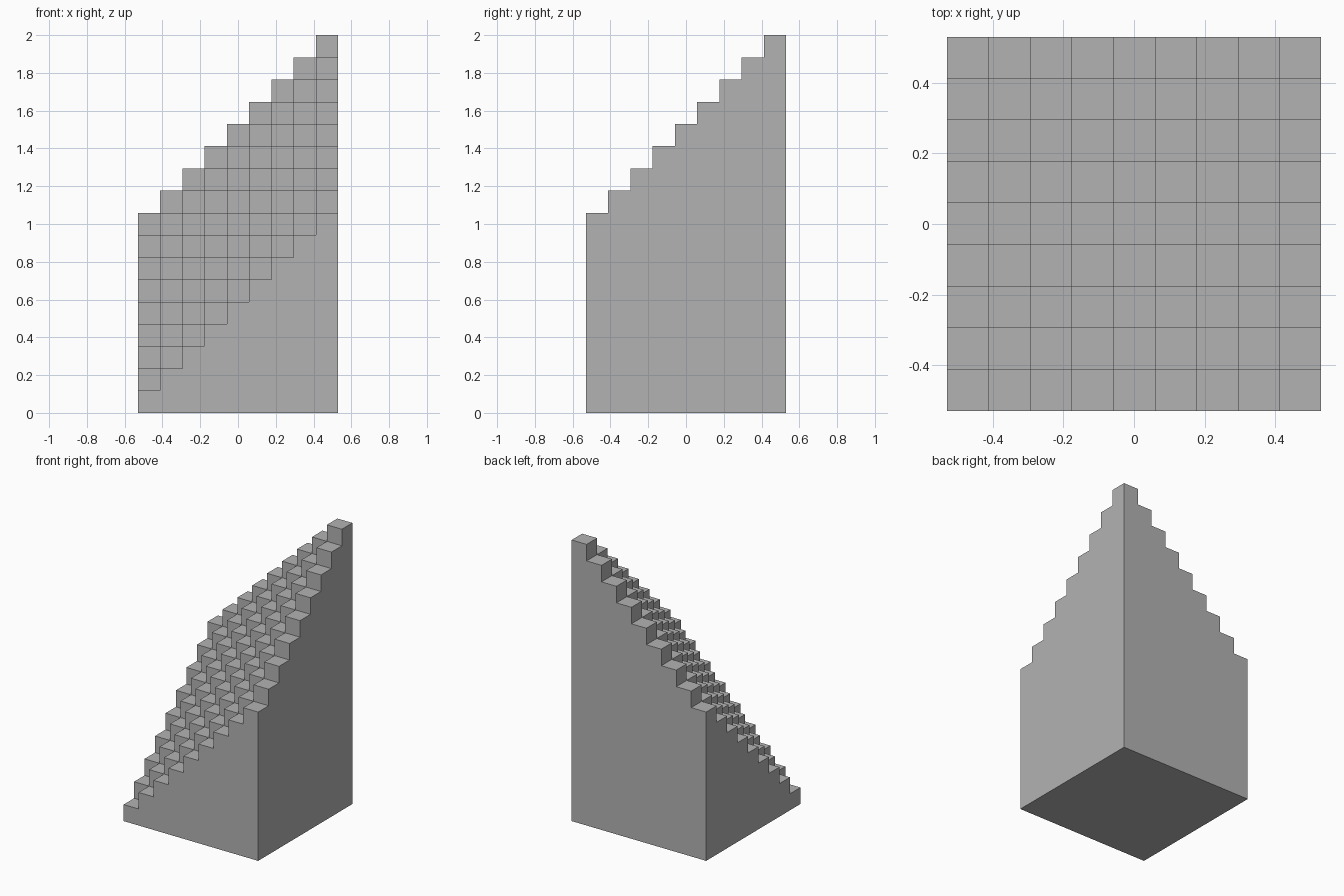
import bpy
import bmesh

cube = bpy.data.objects.get("Cube")
if cube:
    bpy.data.objects.remove(cube, do_unlink=True)

N = 9                    # columns per side
UNIT = 2 / (2 * N - 1)   # edge of one step cube
HALF = N / 2

grey = bpy.data.materials.new("stone grey")
grey.use_nodes = True
colour = (0.45, 0.45, 0.45, 1)
grey.diffuse_color = colour
grey.node_tree.nodes["Principled BSDF"].inputs["Base Color"].default_value = colour

bm = bmesh.new()


def face(points):
    """Add a face from grid coordinates."""
    bm.faces.new([bm.verts.new(((x - HALF) * UNIT, (y - HALF) * UNIT, z * UNIT))
                  for x, y, z in points])


def stair_profile(base):
    """Outline of a stepped wall whose lowest step has the given height."""
    outline = [(N, 0), (0, 0)]
    for k in range(N):
        outline += [(k, base + k), (k + 1, base + k)]
    return outline


# Treads and risers, climbing towards the back left corner
for i in range(N):
    for j in range(N):
        h = i + j + 1
        face([(i, j, h), (i + 1, j, h), (i + 1, j + 1, h), (i, j + 1, h)])
        if i:
            face([(i, j, h), (i, j + 1, h), (i, j + 1, h - 1), (i, j, h - 1)])
        if j:
            face([(i, j, h), (i, j, h - 1), (i + 1, j, h - 1), (i + 1, j, h)])

# Four stepped outer walls and the base
for side, base in ((0, 1), (N, N)):
    face([(t, side, z) for t, z in stair_profile(base)])
    face([(side, t, z) for t, z in stair_profile(base)])
face([(0, 0, 0), (0, N, 0), (N, N, 0), (N, 0, 0)])

# Weld into one closed solid
bmesh.ops.remove_doubles(bm, verts=bm.verts, dist=0.001)
bmesh.ops.recalc_face_normals(bm, faces=bm.faces)

mesh = bpy.data.meshes.new("corner_staircase")
bm.to_mesh(mesh)
bm.free()
mesh.materials.append(grey)
staircase = bpy.data.objects.new("corner_staircase", mesh)
bpy.context.collection.objects.link(staircase)
